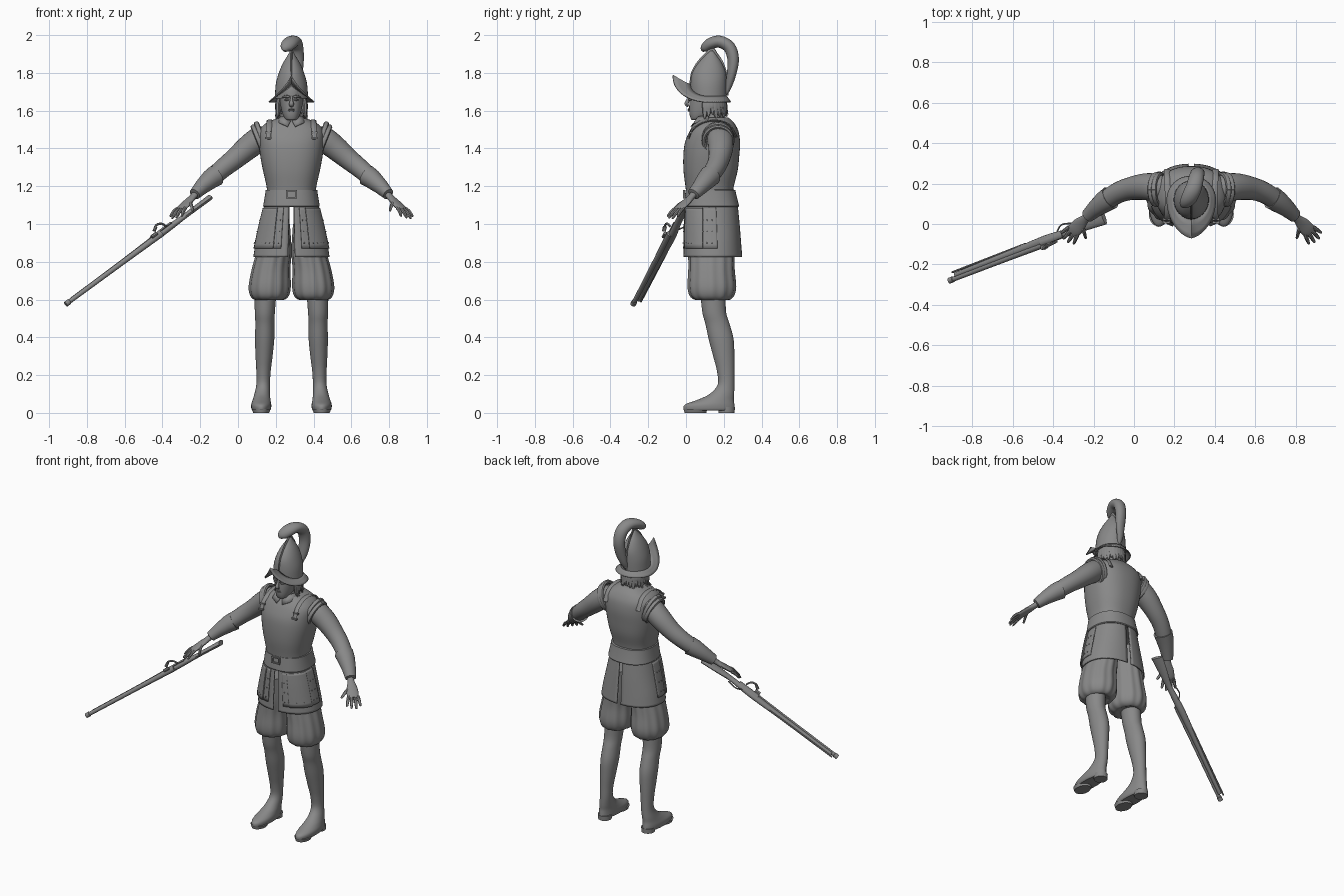
import bpy, bmesh, math
from mathutils import Vector

X0 = 0.283  # body centre line; all x values below are measured from it
mat = bpy.data.materials.new("plain_grey")
mat.diffuse_color = (0.25, 0.25, 0.25, 1)


def finish(name, bm, angle=40, thick=0):
    bmesh.ops.recalc_face_normals(bm, faces=bm.faces)
    me = bpy.data.meshes.new(name)
    bm.to_mesh(me)
    bm.free()
    ob = bpy.data.objects.new(name, me)
    bpy.context.collection.objects.link(ob)
    me.materials.append(mat)
    if thick:
        mod = ob.modifiers.new("thickness", 'SOLIDIFY')
        mod.thickness = thick
        mod.offset = 0
    bpy.ops.object.select_all(action='DESELECT')
    ob.select_set(True)
    bpy.context.view_layer.objects.active = ob
    bpy.ops.object.shade_smooth_by_angle(angle=math.radians(angle))
    return ob


def smooth(pts, n):
    """Catmull-Rom interpolation of tuples of any length."""
    if n < 2:
        return pts
    P = [pts[0]] + list(pts) + [pts[-1]]
    out = []
    for i in range(1, len(P) - 2):
        for k in range(n):
            t = k / n
            out.append(tuple(0.5 * (2 * b + (c - a) * t + (2 * a - 5 * b + 4 * c - d) * t * t
                             + (3 * b - a - 3 * c + d) * t ** 3)
                             for a, b, c, d in zip(*P[i - 1:i + 3])))
    return out + [tuple(pts[-1])]


def skin(name, rows, closed=True, cap=True, **kw):
    bm = bmesh.new()
    R = [[bm.verts.new(p) for p in row] for row in rows]
    n = len(R[0])
    for a, b in zip(R, R[1:]):
        for i in range(n if closed else n - 1):
            j = (i + 1) % n
            bm.faces.new((a[i], a[j], b[j], b[i]))
    if cap and closed:
        bm.faces.new(R[0])
        bm.faces.new(R[-1])
    return finish(name, bm, **kw)


def power(v, p):
    return math.copysign(abs(v) ** p, v)


def loft(name, rings, s=1, p=1.0, n=32, sub=4, ripple=(0, 0), arc=None, **kw):
    """Stacked rings (z, cx, cy, rx, ry); angle 0 is the front, arc in degrees leaves it open."""
    rows = []
    a0, a1 = arc or (0, 360)
    for z, cx, cy, rx, ry in smooth(rings, sub):
        row = []
        for i in range(n + 1 if arc else n):
            a = math.radians(a0 + (a1 - a0) * i / n)
            w = 1 + ripple[0] * math.cos(ripple[1] * a)
            row.append((X0 + s * (cx + rx * w * power(math.sin(a), p)),
                        cy - ry * w * power(math.cos(a), p), z))
        rows.append(row)
    return skin(name, rows, closed=not arc, **kw)


def sweep(name, pts, side=(0, 1, 0), s=1, n=16, sub=4, **kw):
    """Elliptic tube through (x, y, z, radius along side, radius across it)."""
    pts = smooth(pts, sub)
    C = [Vector((X0 + s * q[0], q[1], q[2])) for q in pts]
    sv = Vector((s * side[0], side[1], side[2]))
    rows = []
    for i, q in enumerate(pts):
        t = (C[min(i + 1, len(C) - 1)] - C[max(i - 1, 0)]).normalized()
        u = (sv - t * sv.dot(t)).normalized()
        v = t.cross(u)
        rows.append([C[i] + u * q[3] * math.cos(2 * math.pi * k / n)
                     + v * q[4] * math.sin(2 * math.pi * k / n) for k in range(n)])
    return skin(name, rows, **kw)


def box(name, c, size, s=1):
    bm = bmesh.new()
    bmesh.ops.create_cube(bm, size=1)
    for v in bm.verts:
        v.co = (X0 + s * c[0] + v.co.x * size[0], c[1] + v.co.y * size[1], c[2] + v.co.z * size[2])
    return finish(name, bm)


# breastplate and backplate, waist belt, buckle
loft("cuirass", [(1.15, 0, .125, .128, .122), (1.2, 0, .125, .132, .128), (1.28, 0, .13, .15, .143),
                 (1.36, 0, .134, .165, .148), (1.43, 0, .14, .172, .146), (1.49, 0, .148, .172, .13),
                 (1.53, 0, .15, .14, .108), (1.555, 0, .15, .09, .085), (1.565, 0, .15, .07, .07)], p=.85, n=48)
loft("belt", [(1.09, 0, .135, .146, .142), (1.095, 0, .135, .15, .146), (1.165, 0, .13, .138, .134),
              (1.18, 0, .13, .137, .132), (1.182, 0, .13, .125, .12)], p=.85, n=48, sub=1)
for dz in (-.018, .018):
    box("buckle_bar", (0, -.01, 1.157 + dz), (.058, .012, .008))
for dx in (-.025, .025):
    box("buckle_side", (dx, -.01, 1.157), (.008, .012, .036))

# coat skirt, split at front and back
skirt = [(1.1, 0, .135, .14, .135), (1.0, 0, .137, .162, .143), (.9, 0, .14, .185, .148), (.825, 0, .142, .198, .152)]
for s in (1, -1):
    loft("coat_skirt", skirt, s, p=.9, arc=(4, 177), thick=.008)
    # armour plates hanging over the thighs, with rivet rows
    tasset = [(1.085, 0, .135, .147, .142), (1.0, 0, .137, .169, .149), (.87, 0, .14, .197, .155)]
    loft("thigh_plate", tasset, s, p=.9, arc=(14, 98), thick=.008)
    loft("thigh_plate_flap", [(z, x, y, a + .007, b + .007) for z, x, y, a, b in tasset], s,
         p=.9, arc=(26, 74), thick=.006)
    for z in (.9, .96, 1.02):
        rx, ry = .153 + (1.085 - z) * .235, .15 + (1.085 - z) * .06
        bm = bmesh.new()
        for k in range(10):
            a = math.radians(18 + 8 * k)
            q = bmesh.ops.create_icosphere(bm, subdivisions=1, radius=.004)['verts']
            bmesh.ops.translate(bm, verts=q, vec=(X0 + s * rx * math.sin(a) ** .9, .138 - ry * math.cos(a) ** .9, z))
        finish("rivet_row", bm)

    # puffed breeches
    loft("breeches", [(1.0, .085, .135, .075, .115), (.86, .092, .135, .09, .12), (.76, .108, .135, .1, .12),
                      (.67, .115, .137, .109, .126), (.62, .116, .137, .1, .115), (.598, .118, .14, .075, .088),
                      (.605, .12, .145, .054, .06)], s, ripple=(.025, 12), n=72)
    # stocking and shoe in one form
    loft("leg_and_shoe", [(.012, .16, .122, .046, .13), (.022, .16, .122, .052, .136), (.045, .16, .126, .053, .13),
                          (.07, .158, .158, .047, .095), (.1, .155, .19, .041, .065), (.15, .15, .212, .036, .044),
                          (.22, .148, .21, .038, .046), (.3, .145, .2, .045, .056), (.39, .142, .186, .051, .066),
                          (.47, .141, .167, .05, .064), (.53, .141, .15, .053, .063), (.62, .138, .143, .057, .066)], s)
    loft("sole", [(0, .16, .05, .042, .058), (.02, .16, .05, .05, .062)], s, sub=1)
    loft("heel", [(0, .158, .215, .04, .042), (.03, .158, .215, .042, .044)], s, sub=1)

    # sleeve, flared cuff, armhole rolls
    sweep("sleeve", [(.13, .18, 1.47, .055, .05), (.17, .18, 1.45, .068, .066), (.23, .184, 1.405, .066, .064),
                     (.3, .175, 1.345, .057, .056), (.36, .155, 1.297, .052, .051), (.42, .118, 1.245, .048, .047),
                     (.47, .078, 1.2, .04, .04), (.51, .042, 1.16, .032, .03)], s=s, n=24)
    sweep("cuff", [(.405, .126, 1.253, .047, .047), (.4, .13, 1.257, .058, .056), (.43, .11, 1.236, .054, .052),
                   (.475, .075, 1.196, .043, .041), (.512, .04, 1.158, .034, .031), (.514, .038, 1.156, .024, .02)],
          s=s, n=24, sub=1)
    for k in range(2):
        loop = [(.155 + .018 * k + .03 * math.cos(a), .17 + .075 * math.sin(a), 1.45 + (.082 - .008 * k) * math.cos(a)
                 - .008 * k, .014, .012) for a in [math.pi * 2 * i / 28 for i in range(29)]]
        sweep("armhole_roll", loop, side=(1, 0, -.3), s=s, n=8, sub=1)

    # shoulder straps with buckles
    sweep("shoulder_strap", [(.122, .012, 1.45, .014, .005), (.12, .035, 1.5, .014, .005), (.115, .09, 1.537, .016, .005),
                             (.115, .16, 1.548, .016, .005), (.118, .23, 1.525, .016, .005),
                             (.12, .268, 1.46, .016, .005)], side=(1, 0, 0), s=s, n=8)
    for z in (1.455, 1.485):
        box("strap_buckle", (.122, .01 + (z - 1.455) * .5, z), (.034, .014, .01), s)

    # hand with fingers
    sweep("palm", [(.5, .05, 1.168, .02, .018), (.525, .025, 1.14, .022, .016), (.55, 0, 1.115, .033, .014),
                   (.575, -.028, 1.09, .036, .013), (.59, -.042, 1.078, .03, .009)], side=(.7, .7, 0), s=s)
    tips = [((.54, -.005, 1.12), (.522, -.068, 1.072)), ((.562, -.05, 1.085), (.58, -.095, 1.044)),
            ((.578, -.042, 1.082), (.608, -.088, 1.036)), ((.592, -.028, 1.08), (.63, -.07, 1.032)),
            ((.602, -.015, 1.082), (.64, -.042, 1.043))]
    for i, (a, b) in enumerate(tips):
        m = [(p + q) / 2 for p, q in zip(a, b)]
        sweep("thumb" if i == 0 else "finger", [(*a, .011, .01), (m[0], m[1], m[2] + .006, .01, .009),
              (*b, .007, .006), (b[0], b[1] - .002, b[2] - .003, .002, .002)], side=(.7, .7, 0), s=s, n=8, sub=3)

    # collar flap, hair locks, eyes, brows, ears
    skin("collar_flap", [[(X0 + s * x, y, z) for x, y, z in r] for r in
         [[(.004, .05, 1.545), (.035, .065, 1.568), (.066, .12, 1.574)],
          [(.02, .026, 1.515), (.06, .042, 1.533), (.09, .12, 1.548)]]], closed=False, thick=.006)
    for k in range(9):
        a = math.radians(78 + 12 * k)
        x, y = math.sin(a), -math.cos(a)
        dz = .012 * (k % 3)
        sweep("hair_lock", [(.064 * x, .12 + .08 * y, 1.69, .016, .012), (.074 * x, .12 + .086 * y, 1.63, .017, .013),
                            (.074 * x, .12 + .09 * y, 1.585 + dz, .013, .011),
                            (.084 * x, .12 + .102 * y, 1.556 + dz, .003, .003)], side=(-y, x, 0), s=s, n=8)
    sweep("brow", [(.01, .012, 1.672, .006, .005), (.03, .015, 1.677, .007, .006), (.05, .04, 1.67, .004, .004)],
          side=(0, 0, 1), s=s, n=8)
    sweep("eye", [(.014, .022, 1.657, .003, .004), (.026, .02, 1.658, .006, .007), (.038, .028, 1.657, .003, .004)],
          side=(0, 0, 1), s=s, n=8)

# neck, head, nose, mouth
loft("neck", [(1.54, 0, .145, .062, .062), (1.575, 0, .14, .053, .056), (1.64, 0, .13, .05, .055)])
loft("head", [(1.55, 0, .05, .016, .018), (1.556, 0, .062, .032, .036), (1.58, 0, .085, .046, .066),
              (1.615, 0, .105, .056, .088), (1.66, 0, .115, .062, .096), (1.72, 0, .115, .064, .092),
              (1.76, 0, .115, .05, .07)], p=.9)
sweep("nose", [(0, .02, 1.675, .006, .006), (0, .01, 1.655, .008, .009), (0, .003, 1.635, .013, .011),
               (0, .014, 1.624, .01, .006)], side=(1, 0, 0), n=10)
for z in (1.6, 1.608):
    sweep("lip", [(-.022, .027, z, .002, .002), (0, .014, z, .005, .005), (.022, .027, z, .002, .002)],
          side=(0, 0, 1), n=8)

# helmet bowl, comb and swept brim
loft("helmet_bowl", [(1.665, 0, .12, .088, .095), (1.74, 0, .12, .083, .096), (1.8, 0, .122, .067, .089),
                     (1.85, 0, .127, .046, .064), (1.89, 0, .132, .022, .032), (1.915, 0, .135, .008, .01)])
sweep("helmet_comb", [(0, .026, 1.74, .004, .008), (0, .035, 1.8, .004, .008), (0, .066, 1.855, .004, .008),
                      (0, .115, 1.905, .005, .01), (0, .14, 1.925, .006, .01), (0, .16, 1.9, .005, .008),
                      (0, .192, 1.85, .004, .008), (0, .215, 1.77, .004, .008), (0, .218, 1.68, .004, .008)],
      side=(1, 0, 0), n=8)
rows = []
for f in (0, .35, .7, 1):
    row = []
    for i in range(64):
        a = 2 * math.pi * i / 64
        sx, cy = math.sin(a), math.cos(a)
        front = 1 - abs(sx) ** .9 if cy > 0 else 0
        lift = .06 * front + (.1 * front * f + .012 * f * f * front)
        rx = .084 + .036 * f
        ry = .094 + (.096 * f if cy > 0 else .022 * f)
        row.append((X0 + rx * power(sx, 1 + .25 * f * (cy > 0)), .12 - ry * cy, 1.675 + lift - .03 * f - .03 * f * front))
    rows.append(row)
skin("helmet_brim", rows, cap=False, thick=.007)

# curling plume with a quill
sweep("plume", [(.005, .2, 1.675, .008, .008), (.012, .222, 1.72, .02, .016), (.025, .24, 1.79, .032, .024),
                (.03, .25, 1.87, .036, .03), (.025, .23, 1.935, .038, .032), (.012, .18, 1.965, .04, .032),
                (-.01, .13, 1.956, .04, .03), (-.03, .098, 1.932, .03, .022), (-.035, .088, 1.915, .01, .008)],
      side=(1, .25, 0), n=20)

# musket, laid along one axis: t runs from muzzle to butt, o shifts to the stock side
A, B = Vector((-.912 - X0, -.28, .575)), Vector((-.15 - X0, .012, 1.137))
D = (B - A).normalized()
O = Vector((-.15, 1, 0))
O = (O - D * O.dot(D)).normalized()
U = D.cross(O)
U = U if U.z > 0 else -U


def gun(name, data, n=12, sub=1):
    """Rows of (distance, stock-side shift, upward shift, radius along O, radius along U)."""
    return sweep(name, [(*(A + D * t + O * o + U * u), a, b) for t, o, u, a, b in data], side=O, n=n, sub=sub)


gun("musket_barrel", [(0, 0, 0, .015, .015), (.025, 0, 0, .015, .015), (.027, 0, 0, .012, .012), (.4, 0, 0, .014, .014),
                      (.66, 0, 0, .017, .017)])
gun("musket_stock", [(.045, .016, 0, .012, .012), (.4, .018, 0, .017, .014), (.62, .018, 0, .023, .018),
                     (.72, .015, 0, .02, .017), (.8, .012, 0, .019, .014), (.9, .018, 0, .03, .014),
                     (1.0, .022, 0, .04, .015)], sub=3)
gun("ramrod", [(.03, .034, 0, .005, .005), (.5, .036, 0, .005, .005)], n=8)
gun("lock_plate", [(.6, .01, .016, .014, .006), (.74, .01, .016, .014, .006)], n=8)
gun("flash_pan", [(.6, -.014, .018, .012, .01), (.635, -.014, .018, .012, .01)], n=8)
gun("match_holder", [(.7, -.01, .018, .006, .006), (.685, -.018, .045, .006, .006), (.655, -.02, .055, .006, .006),
                     (.635, -.02, .042, .005, .005)], n=8, sub=3)
gun("match_clamp", [(.628, -.02, .036, .011, .009), (.65, -.02, .05, .011, .009)], n=8)
gun("trigger", [(.7, .03, 0, .004, .004), (.74, .06, 0, .004, .004), (.8, .05, 0, .004, .004)], n=8, sub=3)
